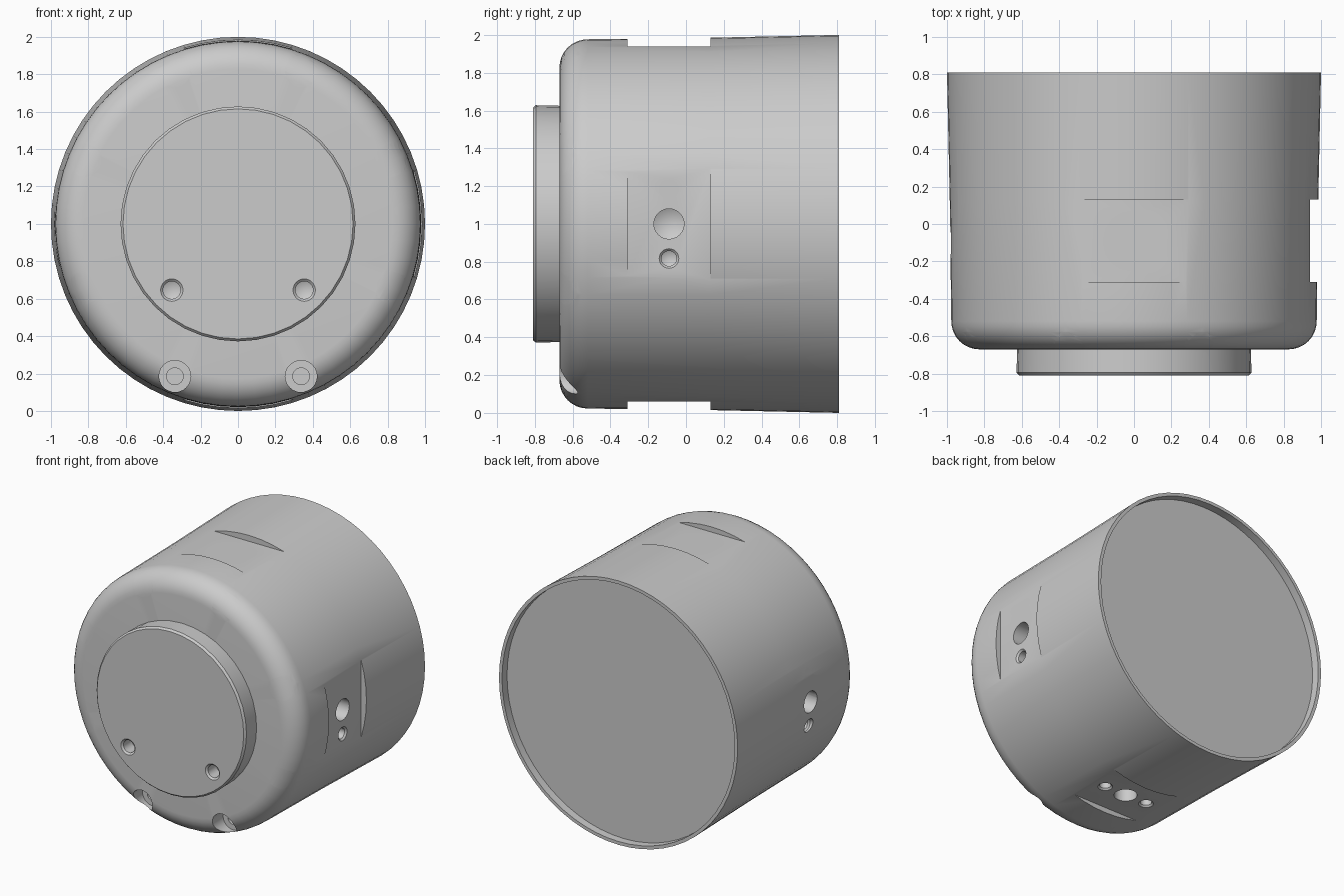
import bpy, bmesh, math
from mathutils import Vector, Matrix

if "Cube" in bpy.data.objects:
    bpy.data.objects.remove(bpy.data.objects["Cube"])

CENTRE = Vector((0, 0, 1))


def make_object(name, bm):
    bmesh.ops.recalc_face_normals(bm, faces=bm.faces)
    mesh = bpy.data.meshes.new(name)
    bm.to_mesh(mesh)
    bm.free()
    obj = bpy.data.objects.new(name, mesh)
    bpy.context.collection.objects.link(obj)
    return obj


def lathe(name, profile, origin, axis, segs):
    """Revolve (distance along axis, radius) points around an axis."""
    bm = bmesh.new()
    vs = [bm.verts.new((r, 0, d)) for d, r in profile]
    es = [bm.edges.new(p) for p in zip(vs, vs[1:])]
    bmesh.ops.spin(bm, geom=vs + es, cent=(0, 0, 0), axis=(0, 0, 1),
                   angle=math.tau, steps=segs)
    bmesh.ops.remove_doubles(bm, verts=bm.verts, dist=1e-5)
    turn = Vector(axis).to_track_quat('Z', 'Y').to_matrix().to_4x4()
    bm.transform(Matrix.Translation(origin) @ turn)
    return make_object(name, bm)


def cut(target, cutter):
    """Subtract a cutter and throw it away."""
    cutter.hide_render = True
    mod = target.modifiers.new("cut", 'BOOLEAN')
    mod.operation, mod.solver, mod.object = 'DIFFERENCE', 'EXACT', cutter
    bpy.context.view_layer.objects.active = target
    bpy.ops.object.modifier_apply(modifier=mod.name)
    bpy.data.objects.remove(cutter)


def drill(target, pos, axis, steps, segs=24):
    """Drill a hole from pos along axis; steps are (depth, radius)."""
    r0 = steps[0][1]
    profile = [(-0.15, 0), (-0.15, r0)] + steps
    cut(target, lathe("drill", profile, pos, axis, segs))


# Housing: tapered barrel, rounded front edge, shallow recess in the back
fillet = [(-0.52 - 0.15 * math.sin(a), 0.827 + 0.15 * math.cos(a))
          for a in (math.pi / 2 * (1 - i / 8) for i in range(9))]
housing = lathe("housing",
                [(-0.67, 0)] + fillet + [(0.12, 0.985), (0.81, 1.0),
                (0.81, 0.975), (0.75, 0.975), (0.75, 0)],
                CENTRE, (0, 1, 0), 64)

# Four milled flats around the barrel
for k in range(4):
    bm = bmesh.new()
    bmesh.ops.create_cube(bm, size=1)
    bm.transform(Matrix.Translation(CENTRE) @ Matrix.Rotation(k * math.pi / 2, 4, 'Y')
                 @ Matrix.Translation((1.14, -0.09, 0)) @ Matrix.Diagonal((0.4, 0.44, 0.9, 1)))
    cut(housing, make_object("flat_cutter", bm))

# Counterbored screw holes on the rounded front edge
for k in range(8):
    a = math.radians(22.5 + 45 * k)
    pos = CENTRE + Vector((0.882 * math.cos(a), -0.67, 0.882 * math.sin(a)))
    drill(housing, pos, (0, 1, 0),
          [(0.13, 0.085), (0.13, 0.045), (0.25, 0.045), (0.25, 0)])

# Three-hole groups on the left, right and bottom flats
small_hole = [(0, 0.052), (0.012, 0.04), (0.13, 0.04), (0.15, 0)]
pin_hole = [(0.12, 0.08), (0.16, 0)]
for out, along in (((1, 0, 0), (0, 0, 1)), ((-1, 0, 0), (0, 0, 1)), ((0, 0, -1), (1, 0, 0))):
    out, along = Vector(out), Vector(along)
    mid = CENTRE + out * 0.94 + Vector((0, -0.09, 0))
    drill(housing, mid, -out, pin_hole)
    for s in (-1, 1):
        drill(housing, mid + along * 0.183 * s, -out, small_hole)

# Large stepped port on the top flat
drill(housing, CENTRE + Vector((0, -0.09, 0.94)), (0, 0, -1),
      [(0.15, 0.16), (0.15, 0.107), (0.25, 0.107), (0.25, 0)], 16)

# Front mounting hub with a chamfered rim and central bore
hub = lathe("mounting_hub",
            [(-0.81, 0), (-0.81, 0.615), (-0.795, 0.628), (-0.665, 0.625), (-0.665, 0)],
            CENTRE, (0, 1, 0), 40)
front = CENTRE + Vector((0, -0.81, 0))
drill(hub, front, (0, 1, 0), [(0, 0.332), (0.012, 0.32), (0.13, 0.32), (0.13, 0)], 40)

# Hub bolt holes and single locating hole
for sx in (-1, 1):
    for sz in (-1, 1):
        drill(hub, front + Vector((0.354 * sx, 0, 0.354 * sz)), (0, 1, 0),
              [(0, 0.06), (0.012, 0.047), (0.11, 0.047), (0.13, 0)])
drill(hub, front + Vector((0.5, 0, 0)), (0, 1, 0), [(0.1, 0.06), (0.13, 0)])

# Smooth shading with sharp machined edges
bpy.ops.object.select_all(action='DESELECT')
for obj in (housing, hub):
    obj.select_set(True)
bpy.context.view_layer.objects.active = housing
bpy.ops.object.shade_smooth_by_angle(angle=math.radians(25))
